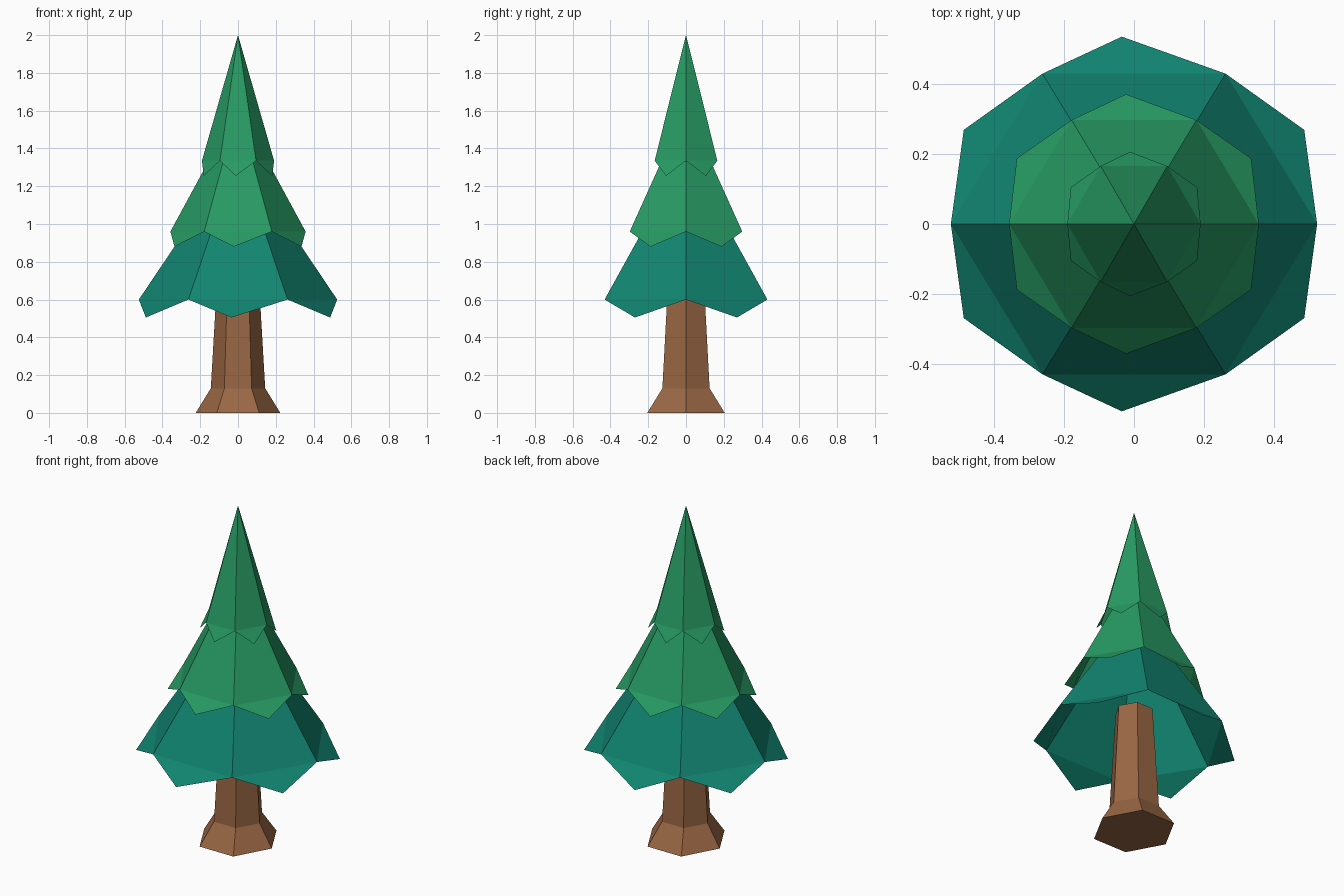
import bpy, bmesh, math

if "Cube" in bpy.data.objects:
    bpy.data.objects.remove(bpy.data.objects["Cube"])

def material(name, rgb):
    m = bpy.data.materials.new(name)
    m.diffuse_color = (*rgb, 1)
    m.use_nodes = True
    m.node_tree.nodes["Principled BSDF"].inputs["Base Color"].default_value = m.diffuse_color
    return m

TEAL = material("teal_needles", (0.0056, 0.235, 0.165))
GREEN = material("green_needles", (0.020, 0.325, 0.125))
BROWN = material("brown_bark", (0.32, 0.135, 0.058))

def hexagon(bm, rx, ry, z):
    # rx reaches the corner on x, ry reaches the flat side on y
    k = ry / math.sin(math.pi / 3)
    return [bm.verts.new((rx * math.cos(i * math.pi / 3),
                          k * math.sin(i * math.pi / 3), z)) for i in range(6)]

def finish(bm, name, mat):
    me = bpy.data.meshes.new(name)
    bm.to_mesh(me)
    bm.free()
    me.materials.append(mat)
    ob = bpy.data.objects.new(name, me)
    bpy.context.collection.objects.link(ob)

def tier(name, mat, rx, ry, z, apex_z, drop, side_tip, end_tip):
    """Open six-sided cone with a drooping pointed flap on every side."""
    bm = bmesh.new()
    ring = hexagon(bm, rx, ry, z)
    apex = bm.verts.new((0, 0, apex_z))
    sx, sy = side_tip
    ex, ey = end_tip
    tips = [(sx, sy), (ex, ey), (-sx, sy), (-sx, -sy), (ex, -ey), (sx, -sy)]
    for i, (x, y) in enumerate(tips):
        a, b = ring[i], ring[(i + 1) % 6]
        bm.faces.new((a, b, apex))
        bm.faces.new((b, a, bm.verts.new((x, y, z - drop))))
    finish(bm, name, mat)

# Foliage
tier("lower_branches", TEAL, 0.525, 0.431, 0.60, 1.38, 0.095, (0.488, 0.27), (-0.035, 0.537))
tier("middle_branches", GREEN, 0.358, 0.298, 0.96, 1.62, 0.08, (0.336, 0.188), (-0.023, 0.372))
tier("top_branches", GREEN, 0.191, 0.166, 1.335, 2.0, 0.08, (0.181, 0.105), (-0.012, 0.207))

# Trunk with flared foot
bm = bmesh.new()
rings = [hexagon(bm, *r) for r in ((0.224, 0.205, 0), (0.144, 0.125, 0.13), (0.108, 0.092, 0.75))]
for lo, hi in zip(rings, rings[1:]):
    for i in range(6):
        j = (i + 1) % 6
        bm.faces.new((lo[i], lo[j], hi[j], hi[i]))
bm.faces.new(rings[0][::-1])
bm.faces.new(rings[-1])
finish(bm, "trunk", BROWN)
